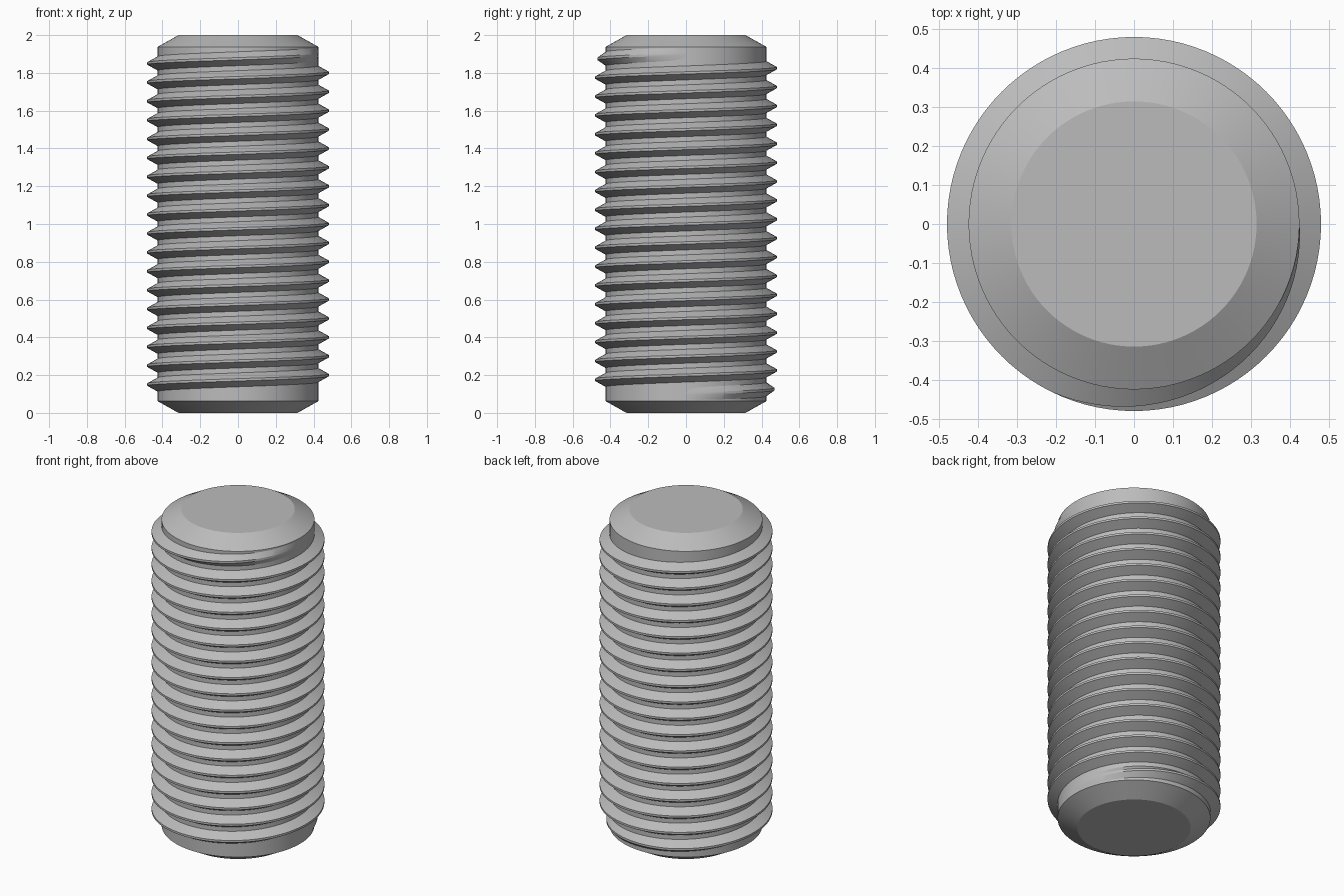
import bpy, bmesh, math

if "Cube" in bpy.data.objects:
    bpy.data.objects.remove(bpy.data.objects["Cube"])

CORE_R, CREST_R = 0.425, 0.48
PITCH, TURNS, START_Z = 0.1, 18, 0.1
STEPS = 96                      # segments per turn
FADE = math.radians(115)        # run-out length at each thread end

steel = bpy.data.materials.new("grey steel")
steel.use_nodes = True
GREY = (0.5, 0.5, 0.5, 1)
steel.diffuse_color = GREY
steel.node_tree.nodes["Principled BSDF"].inputs["Base Color"].default_value = GREY


def finish(bm, name):
    """Turn a bmesh into a smooth-shaded object with sharp edges kept."""
    bmesh.ops.recalc_face_normals(bm, faces=bm.faces)
    mesh = bpy.data.meshes.new(name)
    bm.to_mesh(mesh)
    bm.free()
    mesh.materials.append(steel)
    obj = bpy.data.objects.new(name, mesh)
    bpy.context.collection.objects.link(obj)
    bpy.ops.object.select_all(action="DESELECT")
    obj.select_set(True)
    bpy.context.view_layer.objects.active = obj
    bpy.ops.object.shade_smooth_by_angle(angle=math.radians(25))
    return obj


# Chamfered core: a turned profile with flat ends
bm = bmesh.new()
rings = []
for r, z in [(0.315, 0), (CORE_R, 0.062), (CORE_R, 1.938), (0.315, 2)]:
    rings.append([bm.verts.new((r * math.cos(a), r * math.sin(a), z))
                  for a in (math.tau * i / STEPS for i in range(STEPS))])
for low, high in zip(rings, rings[1:]):
    for i in range(STEPS):
        j = (i + 1) % STEPS
        bm.faces.new((low[i], low[j], high[j], high[i]))
bm.faces.new(rings[0])
bm.faces.new(rings[-1])
finish(bm, "core")

# Helical thread: a trapezoid swept upwards, fading into the core at both ends
bm = bmesh.new()
sections = []
end = TURNS * math.tau
for i in range(TURNS * STEPS + 1):
    a = math.tau * i / STEPS
    z = START_Z + PITCH * i / STEPS
    fade = min(1, a / FADE, (end - a) / FADE)
    crest = CORE_R + 0.0005 + (CREST_R - CORE_R) * fade
    sections.append([bm.verts.new((r * math.cos(a), r * math.sin(a), z + dz * PITCH))
                     for r, dz in ((CORE_R - 0.001, -3 / 8), (crest, -1 / 16),
                                   (crest, 1 / 16), (CORE_R - 0.001, 3 / 8))])
for low, high in zip(sections, sections[1:]):
    for k in range(4):
        m = (k + 1) % 4
        bm.faces.new((low[k], high[k], high[m], low[m]))
bm.faces.new(sections[0])
bm.faces.new(sections[-1])
finish(bm, "thread")
